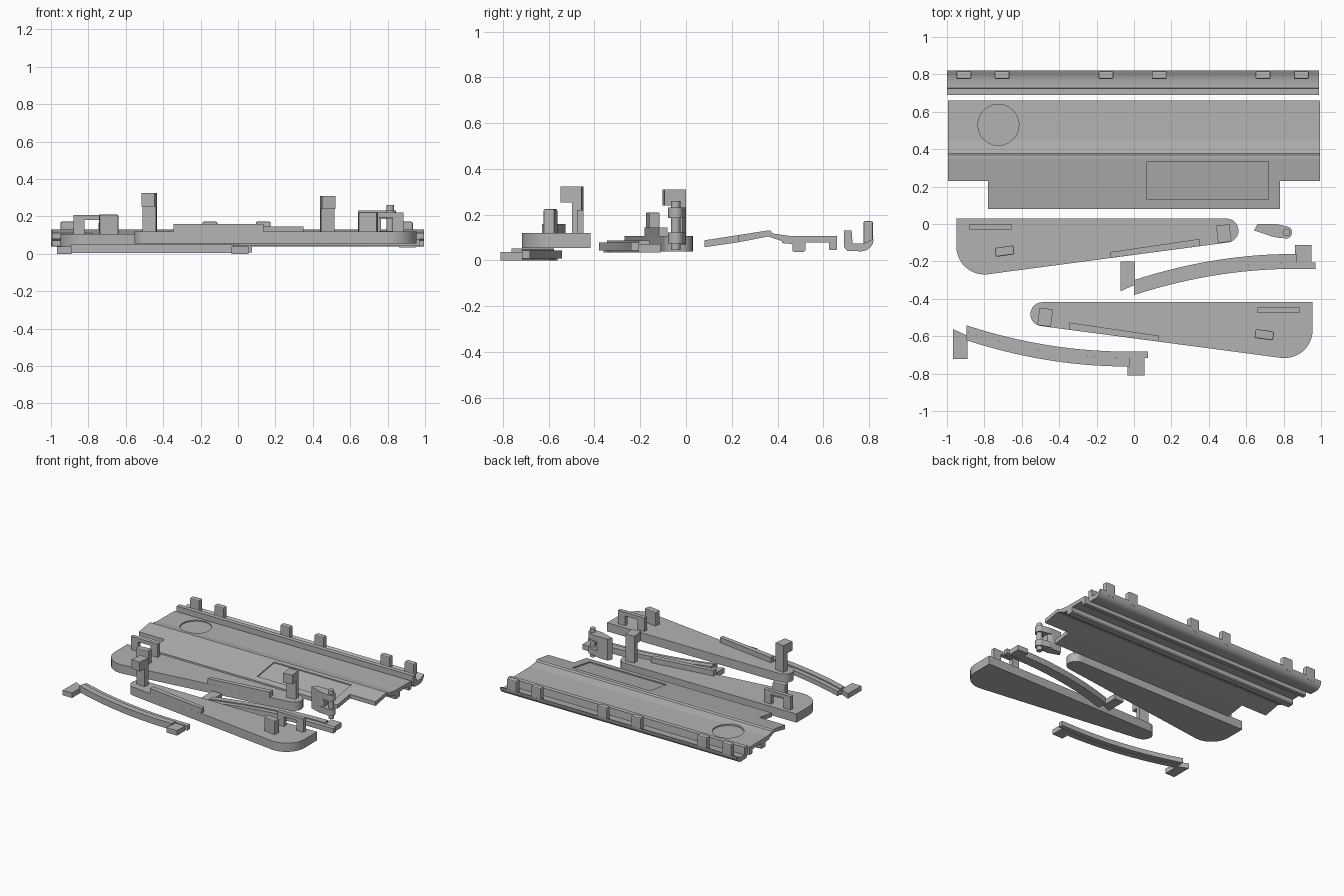
import bpy, bmesh, math
from mathutils import Matrix

if "Cube" in bpy.data.objects:
    bpy.data.objects.remove(bpy.data.objects["Cube"])

grey = bpy.data.materials.new("plain_grey")
grey.diffuse_color = (0.45, 0.45, 0.45, 1)
grey.use_nodes = True
grey.node_tree.nodes["Principled BSDF"].inputs["Base Color"].default_value = grey.diffuse_color


def finish(name, bm):
    bmesh.ops.recalc_face_normals(bm, faces=bm.faces[:])
    me = bpy.data.meshes.new(name)
    bm.to_mesh(me)
    bm.free()
    ob = bpy.data.objects.new(name, me)
    bpy.context.collection.objects.link(ob)
    me.materials.append(grey)
    return ob


def prism(name, pts, a, b, axis="z", fix=None):
    """Extrude an outline: axis z takes (x, y) points, axis x takes (y, z) points."""
    bm = bmesh.new()
    put = (lambda p, t: (p[0], p[1], t)) if axis == "z" else (lambda p, t: (t, p[0], p[1]))
    lo = [bm.verts.new(put(p, a)) for p in pts]
    hi = [bm.verts.new(put(p, b)) for p in pts]
    bm.faces.new(lo)
    bm.faces.new(hi)
    for i in range(len(pts)):
        j = (i + 1) % len(pts)
        bm.faces.new((lo[i], lo[j], hi[j], hi[i]))
    if fix:
        bmesh.ops.transform(bm, matrix=fix, verts=bm.verts[:])
    return finish(name, bm)


def box(name, x0, x1, y0, y1, z0, z1, fix=None):
    return prism(name, [(x0, y0), (x1, y0), (x1, y1), (x0, y1)], z0, z1, fix=fix)


def arc(cx, cy, r, a0, a1, n=8):
    return [(cx + r * math.cos(math.radians(a0 + (a1 - a0) * i / n)),
             cy + r * math.sin(math.radians(a0 + (a1 - a0) * i / n))) for i in range(n + 1)]


def cylinder(name, x, y, r, z0, z1):
    ob = prism(name, arc(x, y, r, 0, 345, 23), z0, z1)
    smooth(ob)
    return ob


def smooth(ob):
    bpy.context.view_layer.objects.active = ob
    ob.select_set(True)
    bpy.ops.object.shade_smooth_by_angle(angle=math.radians(35))
    ob.select_set(False)


def cut(ob, cutter):
    m = ob.modifiers.new("cut", "BOOLEAN")
    m.operation, m.object, m.solver = "DIFFERENCE", cutter, "EXACT"
    cutter.hide_render = True
    cutter.hide_viewport = True


# Hinge channel: lip, floor and rounded back, with stop tabs
channel = [(0.69, 0.13), (0.69, 0.06), (0.705, 0.042)] + arc(0.765, 0.095, 0.055, -90, 0) + \
          [(0.80, 0.085), (0.775, 0.075), (0.728, 0.075), (0.724, 0.13)]
smooth(prism("hinge_channel", channel, -1, 0.99, "x"))
for x in (-0.91, -0.705, -0.15, 0.135, 0.69, 0.895):
    tab = box("channel_tab", x - 0.04, x + 0.04, 0.775, 0.818, 0.07, 0.172)
    bev = tab.modifiers.new("soft", "BEVEL")
    bev.width, bev.segments = 0.008, 2

# Main panel: sloped front, flat rear, ribs below
panel = prism("main_panel", [
    (0.08, 0.058), (0.22, 0.078), (0.36, 0.105), (0.42, 0.085), (0.42, 0.076), (0.465, 0.072),
    (0.465, 0.043), (0.472, 0.038), (0.515, 0.038), (0.522, 0.045), (0.522, 0.078),
    (0.625, 0.078), (0.625, 0.05), (0.63, 0.045), (0.655, 0.045), (0.66, 0.05), (0.66, 0.106),
    (0.45, 0.108), (0.378, 0.118), (0.37, 0.13), (0.35, 0.13), (0.08, 0.088)],
    -0.995, 0.995, "x")
for s in (-1, 1):
    a, b = sorted((s * 0.78, s * 1.1))
    cut(panel, box("corner_cutter", a, b, 0.0, 0.23, 0, 0.3))
# Round finger recess and rectangular recess following the slope
cut(panel, cylinder("finger_recess_cutter", -0.725, 0.53, 0.11, 0.098, 0.2))
cut(panel, prism("window_recess_cutter", [(0.13, 0.087), (0.335, 0.119), (0.335, 0.2), (0.13, 0.2)],
                 0.07, 0.72, "x"))


# Wedge-shaped side plates with their fittings; the second is mirrored
def side_plate(fix):
    outline = [(-0.95, 0.03)] + arc(-0.80, -0.12, 0.15, 180, 277, 10) + \
              arc(0.495, -0.035, 0.064, -82, 90, 12)
    smooth(prism("side_plate", outline, 0.04, 0.106, fix=fix))
    # Edge rib
    prism("plate_rib", [(-0.13, -0.182), (0.35, -0.119), (0.35, -0.08), (-0.126, -0.15)],
          0.10, 0.145, fix=fix)
    # Hooked post, slightly turned
    turn = fix @ Matrix.Translation((0.48, -0.05, 0)) @ Matrix.Rotation(math.radians(7), 4, "Z")
    prism("hook_post", [(0.003, 0.10), (0.045, 0.10), (0.045, 0.31), (-0.048, 0.31),
                        (-0.048, 0.24), (0.003, 0.24)], -0.036, 0.036, "x", turn)
    # Arched loop
    box("loop_left_leg", -0.88, -0.82, -0.03, 0.0, 0.10, 0.18, fix)
    box("loop_right_leg", -0.715, -0.655, -0.03, 0.0, 0.10, 0.18, fix)
    box("loop_bar", -0.88, -0.655, -0.03, 0.0, 0.18, 0.207, fix)
    # Stop block
    turn = fix @ Matrix.Translation((-0.692, -0.145, 0)) @ Matrix.Rotation(math.radians(8), 4, "Z")
    block = box("stop_block", -0.05, 0.05, -0.024, 0.024, 0.10, 0.21, turn)
    bev = block.modifiers.new("soft", "BEVEL")
    bev.width, bev.segments = 0.006, 2


side_plate(Matrix.Identity(4))
side_plate(Matrix.Translation((0.005, -0.447, 0.014)) @ Matrix.Diagonal((-1, 1, 1, 1)))


# Curved rails: raised inner band, lower outer band, and an end foot on each side
def rail(fix):
    def edge(off, x1):
        return [(x1 * i / 14, -0.16 - 0.14 * (max(0.86 - x1 * i / 14, 0) / 0.86) ** 2 - off)
                for i in range(15)]
    smooth(prism("rail_inner_band", edge(0, 0.87) + edge(0.046, 0.87)[::-1], 0.004, 0.052, fix=fix))
    smooth(prism("rail_outer_band", edge(0.046, 0.97) + edge(0.08, 0.97)[::-1], 0.008, 0.044, fix=fix))
    prism("rail_low_foot", [(-0.073, -0.36), (0.005, -0.325), (0.005, -0.20), (-0.073, -0.20)],
          0.0, 0.038, fix=fix)
    box("rail_high_foot", 0.86, 0.95, -0.207, -0.112, 0.0, 0.038, fix)


rail(Matrix.Translation((0, 0, 0.035)))
rail(Matrix.Translation((-0.895, -0.922, 0)) @ Matrix.Diagonal((1, -1, 1, 1)))

# Latch: upright leaf, two barrel arms and a pin
prism("latch_leaf", [(0.642, -0.035), (0.66, 0.0), (0.735, 0.0), (0.765, -0.015),
                     (0.765, -0.06), (0.735, -0.065)], 0.07, 0.232)
for z in (0.075, 0.185):
    prism("latch_arm", [(0.73, 0.0), (0.76, 0.0), (0.825, -0.015), (0.825, -0.07),
                        (0.78, -0.075), (0.73, -0.065)], z, z + 0.047)
    cylinder("latch_barrel", 0.812, -0.045, 0.033, z, z + 0.047)
cylinder("latch_pin", 0.815, -0.045, 0.02, 0.045, 0.26)
